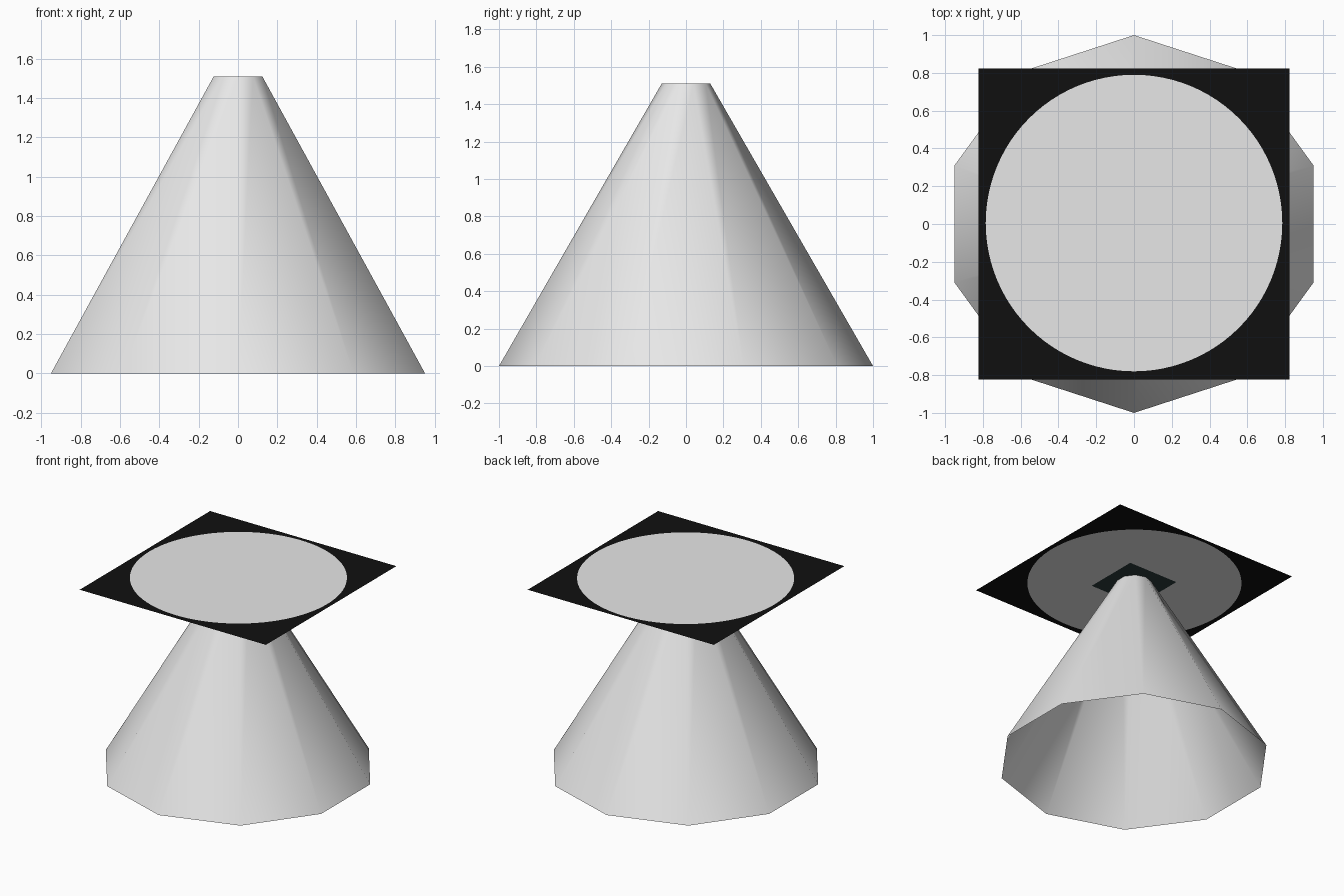
import bpy, bmesh, math

if "Cube" in bpy.data.objects:
    bpy.data.objects.remove(bpy.data.objects["Cube"])

TOP = 1.51


def material(name, rgb):
    m = bpy.data.materials.new(name)
    m.diffuse_color = (*rgb, 1.0)
    m.use_nodes = True
    m.node_tree.nodes["Principled BSDF"].inputs["Base Color"].default_value = m.diffuse_color
    return m


WHITE = material("white", (0.8, 0.8, 0.8))
BLACK = material("black", (0.005, 0.005, 0.005))
SLATE = material("dark_slate", (0.023, 0.042, 0.042))


def make_object(name, bm, mats):
    mesh = bpy.data.meshes.new(name)
    bm.to_mesh(mesh)
    bm.free()
    for m in mats:
        mesh.materials.append(m)
    ob = bpy.data.objects.new(name, mesh)
    bpy.context.collection.objects.link(ob)
    return ob


# Ten-sided open cone base, smooth shaded
bm = bmesh.new()
rings = []
for r, z in ((1.0, 0.0), (0.13, TOP)):
    rings.append([bm.verts.new((r * math.cos(a), r * math.sin(a), z))
                  for a in (math.pi / 2 + i * math.tau / 10 for i in range(10))])
low, high = rings
for i in range(10):
    j = (i + 1) % 10
    f = bm.faces.new((low[i], low[j], high[j], high[i]))
    f.smooth = True
make_object("cone_base", bm, [WHITE])

# Square top sheet: white disc cut into a black surround
bm = bmesh.new()
N, R, H = 96, 0.785, 0.822
inner, outer = [], []
for i in range(N):
    a = i * math.tau / N
    c, s = math.cos(a), math.sin(a)
    k = H / max(abs(c), abs(s))
    inner.append(bm.verts.new((R * c, R * s + 0.005, TOP)))
    outer.append(bm.verts.new((k * c, k * s, TOP)))
bm.faces.new(inner).material_index = 0
for i in range(N):
    j = (i + 1) % N
    bm.faces.new((inner[i], outer[i], outer[j], inner[j])).material_index = 1
make_object("table_top", bm, [WHITE, BLACK])

# Small mounting plate just under the top
bm = bmesh.new()
h = 0.22
bm.faces.new([bm.verts.new((x, y, TOP - 0.005))
              for x, y in ((-h, -h), (-h, h), (h, h), (h, -h))])
make_object("mounting_plate", bm, [SLATE])
